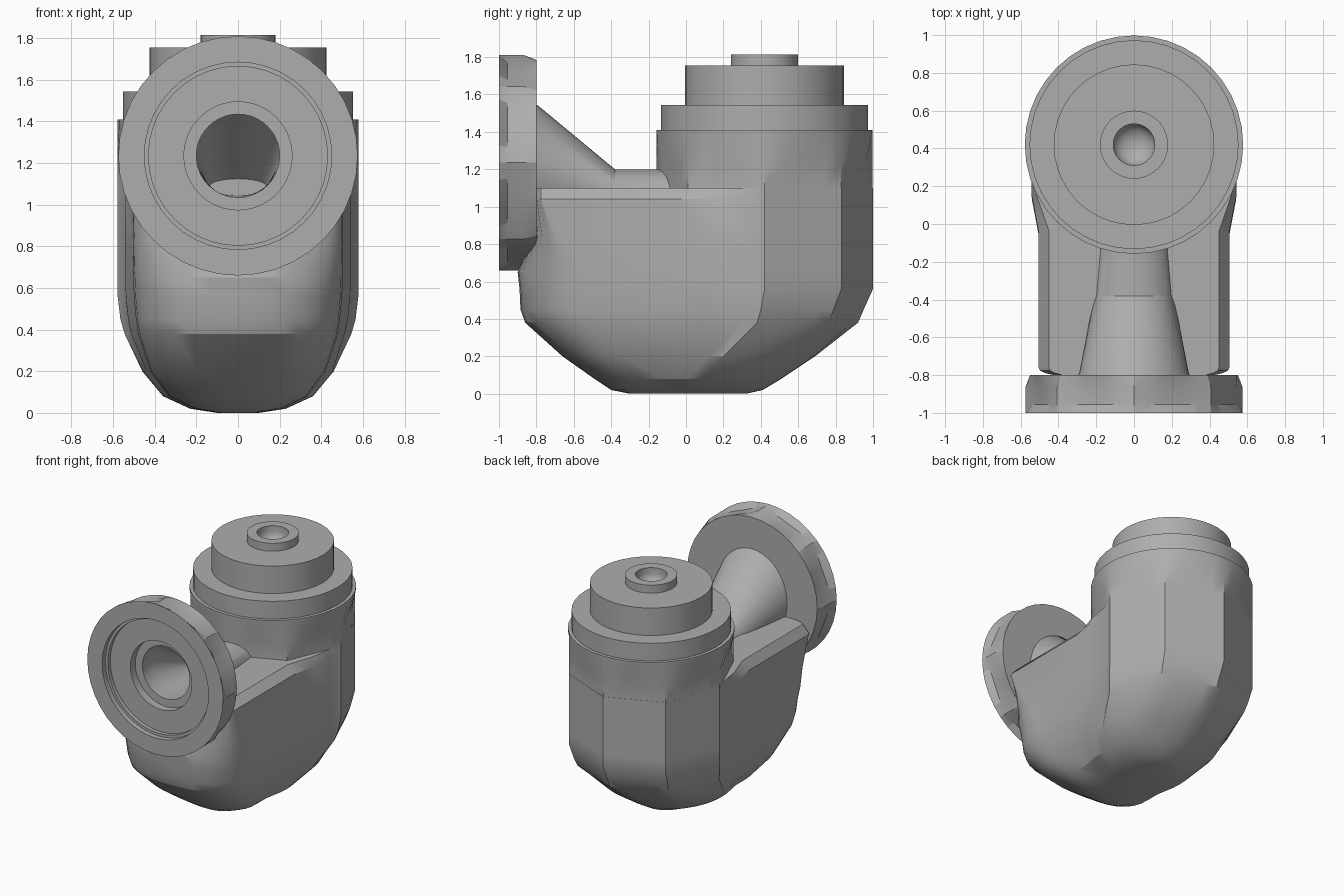
import bpy, bmesh, math

if "Cube" in bpy.data.objects:
    bpy.data.objects.remove(bpy.data.objects["Cube"], do_unlink=True)

metal = bpy.data.materials.new("grey metal")
metal.use_nodes = True
GREY = (0.42, 0.42, 0.42, 1)
metal.diffuse_color = GREY
metal.node_tree.nodes["Principled BSDF"].inputs["Base Color"].default_value = GREY

COLUMN_Y, PORT_Z = 0.42, 1.235


def loft(name, rings, angle=30):
    """Skin a row of equal rings and close both ends."""
    bm = bmesh.new()
    loops = [[bm.verts.new(p) for p in ring] for ring in rings]
    n = len(loops[0])
    for a, b in zip(loops, loops[1:]):
        for i in range(n):
            j = (i + 1) % n
            bm.faces.new((a[i], a[j], b[j], b[i]))
    bm.faces.new(loops[0][::-1])
    bm.faces.new(loops[-1])
    bmesh.ops.recalc_face_normals(bm, faces=bm.faces)
    mesh = bpy.data.meshes.new(name)
    bm.to_mesh(mesh)
    bm.free()
    mesh.materials.append(metal)
    obj = bpy.data.objects.new(name, mesh)
    bpy.context.collection.objects.link(obj)
    shade(obj, angle)
    return obj


def shade(obj, angle):
    bpy.ops.object.select_all(action="DESELECT")
    obj.select_set(True)
    bpy.context.view_layer.objects.active = obj
    bpy.ops.object.shade_smooth_by_angle(angle=math.radians(angle))


def turns(n=40):
    return [2 * math.pi * i / n for i in range(n)]


def flat(a):
    """Radius of a unit octagon in direction a."""
    return math.cos(math.pi / 8) / math.cos(a % (math.pi / 4) - math.pi / 8)


def upright(r, z, facet=False):
    ring = []
    for a in turns():
        k = r * flat(a) if facet else r
        ring.append((k * math.cos(a), COLUMN_Y + k * math.sin(a), z))
    return ring


def across(rx, rz, y, z=PORT_Z, facet=False):
    ring = []
    for a in turns():
        k = flat(a) if facet else 1
        ring.append((k * rx * math.sin(a), y, z + k * rz * math.cos(a)))
    return ring


def body_ring(z, front, centre, back, wide, narrow, corner):
    """Plan outline: faceted back, straight cheeks, rounded front."""
    half = []
    for i in range(12):
        a = math.radians(90 - 9 * i)
        k = flat(a) if z > 0.3 else 1
        half.append((k * wide * math.cos(a), centre + k * (back - centre) * math.sin(a)))
    reach = centre - front
    half.append(((wide + narrow) / 2, centre - 0.22 * reach))
    half.append((narrow, centre - 0.37 * reach))
    for i in range(9):
        a = math.radians(90 * i / 8)
        half.append((narrow * max(math.cos(a), 0) ** 0.8,
                     front + corner - corner * math.sin(a) ** 0.8))
    half[0], half[-1] = (0, back), (0, front)
    other = [(-x, y) for x, y in half[-2:0:-1]]
    return [(x, y, z) for x, y in half + other]


# Elbow body: z, front, centre, back, back width, front width, corner depth
body = loft("elbow_body", [body_ring(*s) for s in (
    (0.00, -0.30, 0.02, 0.32, 0.10, 0.09, 0.15),
    (0.02, -0.40, 0.04, 0.41, 0.23, 0.21, 0.20),
    (0.08, -0.49, 0.08, 0.51, 0.36, 0.33, 0.25),
    (0.20, -0.66, 0.20, 0.69, 0.46, 0.42, 0.32),
    (0.38, -0.86, 0.38, 0.92, 0.545, 0.48, 0.42),
    (0.45, -0.885, 0.40, 0.95, 0.565, 0.49, 0.42),
    (0.56, -0.89, 0.42, 1.00, 0.578, 0.50, 0.40),
    (0.65, -0.90, 0.42, 1.00, 0.578, 0.503, 0.36),
    (0.80, -0.84, 0.42, 1.00, 0.578, 0.505, 0.20),
    (1.04, -0.82, 0.42, 1.00, 0.578, 0.505, 0.06),
    (1.10, -0.82, 0.42, 1.00, 0.578, 0.45, 0.06),
)])

# Upright column, eight-sided below and round at the rim
loft("column", [upright(0.578, 1.10, True), upright(0.578, 1.22, True),
                upright(0.578, 1.39), upright(0.578, 1.41)])

# Neck sloping straight down from the flange to the column
neck = loft("neck", [across(rx, rz, y, z) for y, rx, rz, z in (
    (-0.85, 0.32, 0.36, 1.20), (-0.79, 0.29, 0.34, 1.20),
    (-0.38, 0.21, 0.15, 1.05), (-0.05, 0.18, 0.15, 1.05))], 45)

# Front flange with eight flats around its rim
flange = loft("front_flange", [
    across(0.575, 0.575, -1.0), across(0.575, 0.575, -0.955, facet=True),
    across(0.575, 0.575, -0.865, facet=True), across(0.55, 0.55, -0.8)], 20)

# Stepped port cut through the flange, its bore narrowing down the neck
bore = [across(r, r, y) for r, y in (
    (0.45, -1.1), (0.45, -0.96), (0.43, -0.96), (0.43, -0.93),
    (0.26, -0.93), (0.26, -0.87), (0.2, -0.87), (0.2, -0.74))]
bore.append(across(0.14, 0.04, -0.38, 1.085))
cutter = loft("port_cutter", bore)
for obj in (body, neck, flange):
    cut = obj.modifiers.new("port", "BOOLEAN")
    cut.operation = "DIFFERENCE"
    cut.solver = "EXACT"
    cut.object = cutter
    bpy.context.view_layer.objects.active = obj
    bpy.ops.object.modifier_apply(modifier=cut.name)
    shade(obj, 25)
bpy.data.objects.remove(cutter, do_unlink=True)

# Stepped cap with a round-bottomed blind hole
cap = [upright(r, z) for r, z in (
    (0.553, 1.40), (0.553, 1.545), (0.425, 1.545), (0.425, 1.755),
    (0.18, 1.755), (0.18, 1.815), (0.11, 1.815))]
for i in range(6):
    a = math.radians(16 * i)
    cap.append(upright(0.11 * math.cos(a), 1.77 - 0.08 * math.sin(a)))
loft("top_cap", cap)
